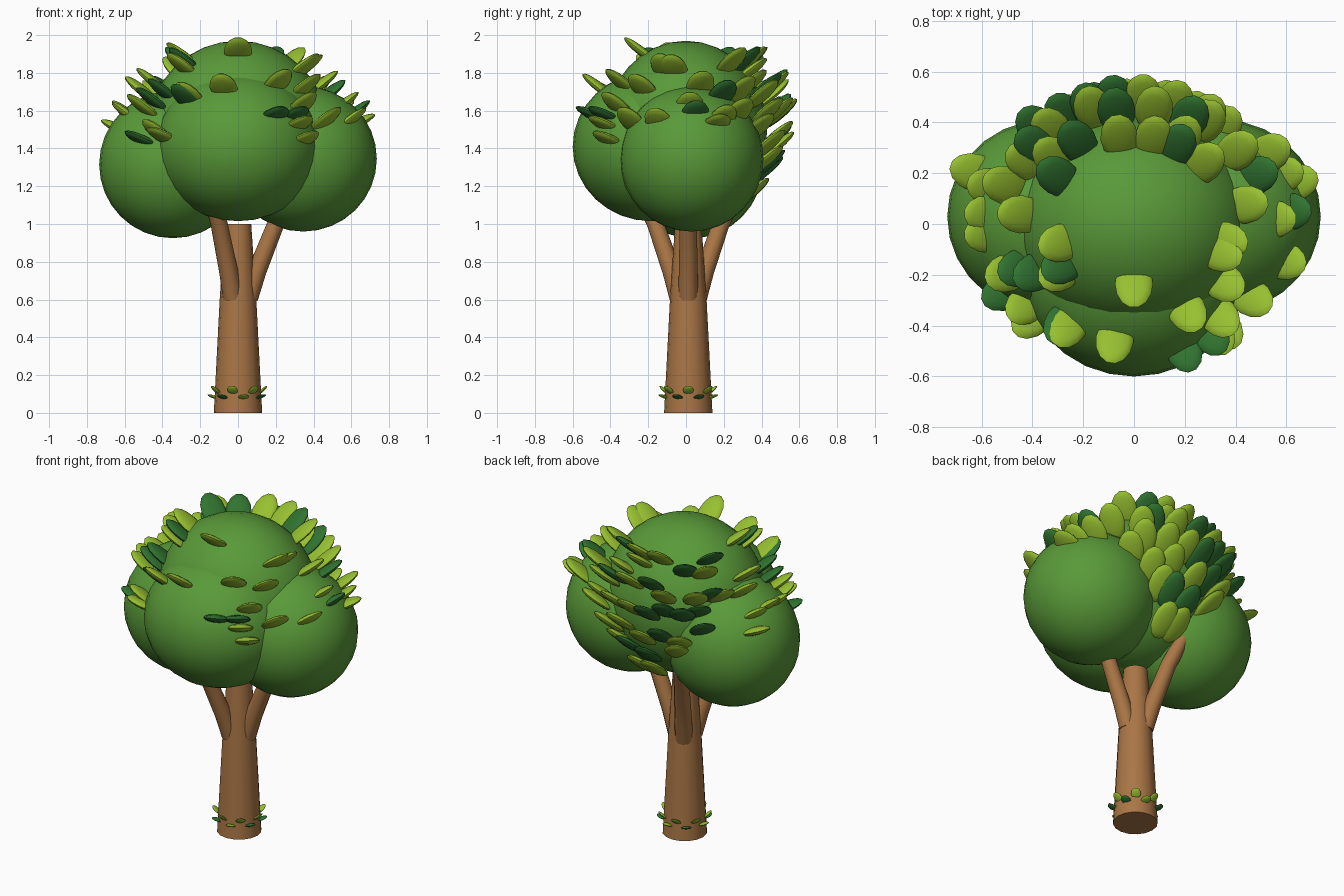
import bpy, bmesh, math, random
from mathutils import Vector, Matrix

if "Cube" in bpy.data.objects:
    bpy.data.objects.remove(bpy.data.objects["Cube"])

random.seed(4)


def material(name, rgb):
    m = bpy.data.materials.new(name)
    m.diffuse_color = (*rgb, 1)
    m.use_nodes = True
    m.node_tree.nodes["Principled BSDF"].inputs["Base Color"].default_value = m.diffuse_color
    return m


BARK = material("bark", (0.40, 0.18, 0.06))
CROWN = material("foliage", (0.10, 0.32, 0.04))
LIGHT = material("light_leaf", (0.31, 0.53, 0.03))
DARK = material("dark_leaf", (0.03, 0.17, 0.03))


def finish(bm, name, mat):
    me = bpy.data.meshes.new(name)
    bm.normal_update()
    bm.to_mesh(me)
    bm.free()
    ob = bpy.data.objects.new(name, me)
    bpy.context.collection.objects.link(ob)
    me.materials.append(mat)
    bpy.context.view_layer.objects.active = ob
    bpy.ops.object.select_all(action='DESELECT')
    ob.select_set(True)
    bpy.ops.object.shade_smooth_by_angle(angle=math.radians(45))
    return ob


def tube(name, points, radii, sides, mat):
    """Round tube lofted through points, capped at both ends."""
    bm = bmesh.new()
    rings = []
    pts = [Vector(p) for p in points]
    for i, p in enumerate(pts):
        d = pts[min(i + 1, len(pts) - 1)] - pts[max(i - 1, 0)]
        q = Vector((0, 0, 1)).rotation_difference(d)
        rings.append([bm.verts.new(p + q @ Vector((
            radii[i] * math.cos(2 * math.pi * k / sides),
            radii[i] * math.sin(2 * math.pi * k / sides), 0))) for k in range(sides)])
    for a, b in zip(rings, rings[1:]):
        for k in range(sides):
            n = (k + 1) % sides
            bm.faces.new((a[k], a[n], b[n], b[k]))
    bm.faces.new(rings[0][::-1])
    bm.faces.new(rings[-1])
    return finish(bm, name, mat)


def ellipsoid(name, mat, matrix, u=24, v=16):
    bm = bmesh.new()
    bmesh.ops.create_uvsphere(bm, u_segments=u, v_segments=v, radius=1, matrix=matrix)
    return finish(bm, name, mat)


def leaf(name, center, azimuth, size, tilt, mat):
    """Flattened ellipsoid pointing outward along azimuth and tilted up."""
    m = (Matrix.Translation(center) @ Matrix.Rotation(azimuth, 4, 'Z')
         @ Matrix.Rotation(-tilt, 4, 'Y') @ Matrix.Diagonal((*size, 1)))
    ellipsoid(name, mat, m, 14, 8)


# trunk
TY = 0.012
tube("trunk", [(0, TY, 0), (0, TY, 0.6), (0, TY, 1.0)], [0.128, 0.097, 0.07], 16, BARK)

# three branches leaning outward
for i in range(3):
    a = i * 2 * math.pi / 3
    path = [(0.055, 0.61), (0.10, 0.75), (0.20, 1.0), (0.335, 1.24)]
    tube(f"branch_{i + 1}", [(r * math.cos(a), TY + r * math.sin(a), z) for r, z in path],
         [0.052, 0.05, 0.045, 0.04], 12, BARK)

# crown: centre and radii of each ball
BALLS = {
    "crown_main": ((0, 0, 1.50), (0.475, 0.43, 0.47)),
    "crown_front": ((0, -0.185, 1.41), (0.44, 0.415, 0.395)),
    "crown_left": ((-0.345, 0.03, 1.315), (0.39, 0.38, 0.39)),
    "crown_right": ((0.345, 0.03, 1.345), (0.39, 0.38, 0.385)),
}
for name, (c, r) in BALLS.items():
    ellipsoid(name, CROWN, Matrix.Translation(c) @ Matrix.Diagonal((*r, 1)), 28, 16)


def crown_top(x, y):
    best = 1.4
    for c, r in BALLS.values():
        k = 1 - ((x - c[0]) / r[0]) ** 2 - ((y - c[1]) / r[1]) ** 2
        if k > 0:
            best = max(best, c[2] + r[2] * math.sqrt(k))
    return best


# upper leaves, placed in plan and dropped onto the crown
SIZE = (0.12, 0.075, 0.024)
LIGHT_XY = [(0, -.26), (.38, -.07), (.36, -.12), (.37, -.24), (.35, -.38), (.22, -.36),
            (.48, -.3), (-.08, -.48), (-.27, -.42), (.46, .08), (.57, .02), (-.31, -.08),
            (-.31, -.2), (-.47, .04), (-.53, .16), (-.44, .26), (-.6, .04),
            (-.6, -.04), (-.44, -.33), (-.59, .15), (.08, .36), (.2, .36),
            (.36, .40), (.61, -.15), (.6, .2), (.55, .29), (-.52, -.2)]
DARK_XY = [(.5, .2), (-.3, -.17), (-.47, -.18), (-.41, -.2), (-.32, .2), (-.40, .40),
           (-.34, .36), (.63, .05), (-.29, -.41)]
for mat, spots in ((LIGHT, LIGHT_XY), (DARK, DARK_XY)):
    for x, y in spots:
        a = math.atan2(y, x)
        cx, cy = x - 0.025 * math.cos(a), y - 0.025 * math.sin(a)
        # outermost leaves sink into the balls, left rear ones stand clear
        lift = -0.05 if abs(x) > 0.56 else 0.06 if x < -0.3 and y > 0 else 0.02
        leaf("crown_leaf", (cx, cy, crown_top(cx, cy) + lift), a, SIZE,
             math.radians(38), mat)

# low leaves barely breaking the surface of the front and side balls
for i, (x, y, z) in enumerate([(.19, -.48, 1.57), (.29, -.42, 1.57), (.34, -.40, 1.44),
                               (.31, -.42, 1.52), (-.5, -.26, 1.44), (-.39, -.36, 1.46),
                               (-.62, .2, 1.5), (.62, .16, 1.53)]):
    leaf("low_leaf", (x, y, z), math.atan2(y, x), SIZE, math.radians(25),
         (LIGHT, DARK)[i in (0, 1, 4)])

# leaves over the back of the crown: elevation, count, half spread, stand-off
for elev, count, spread, off in [(-38, 2, 14, 1.1), (-22, 4, 30, 1.1), (-6, 5, 36, 1.14),
                                 (10, 6, 42, 1.18), (25, 8, 60, 1.20), (42, 6, 58, 1.16)]:
    for k in range(count):
        az = math.radians(90 + spread * (2 * (k + .5) / count - 1) + random.uniform(-5, 5))
        el = math.radians(elev + random.uniform(-5, 5))
        p = Vector((0.47 * off * math.cos(el) * math.cos(az),
                    0.43 * off * math.cos(el) * math.sin(az),
                    1.5 + 0.47 * 1.06 * math.sin(el)))
        leaf("back_leaf", p, az, SIZE, math.radians(40),
             DARK if random.random() < 0.3 else LIGHT)

# ring of small leaves around the trunk base
for k in range(14):
    a = 2 * math.pi * k / 14
    z, tilt = (0.085, 20) if k % 2 else (0.12, 42)
    leaf("base_leaf", (0.13 * math.cos(a), TY + 0.13 * math.sin(a), z), a,
         (0.034, 0.028, 0.008), math.radians(tilt), DARK if k % 4 == 1 else LIGHT)
